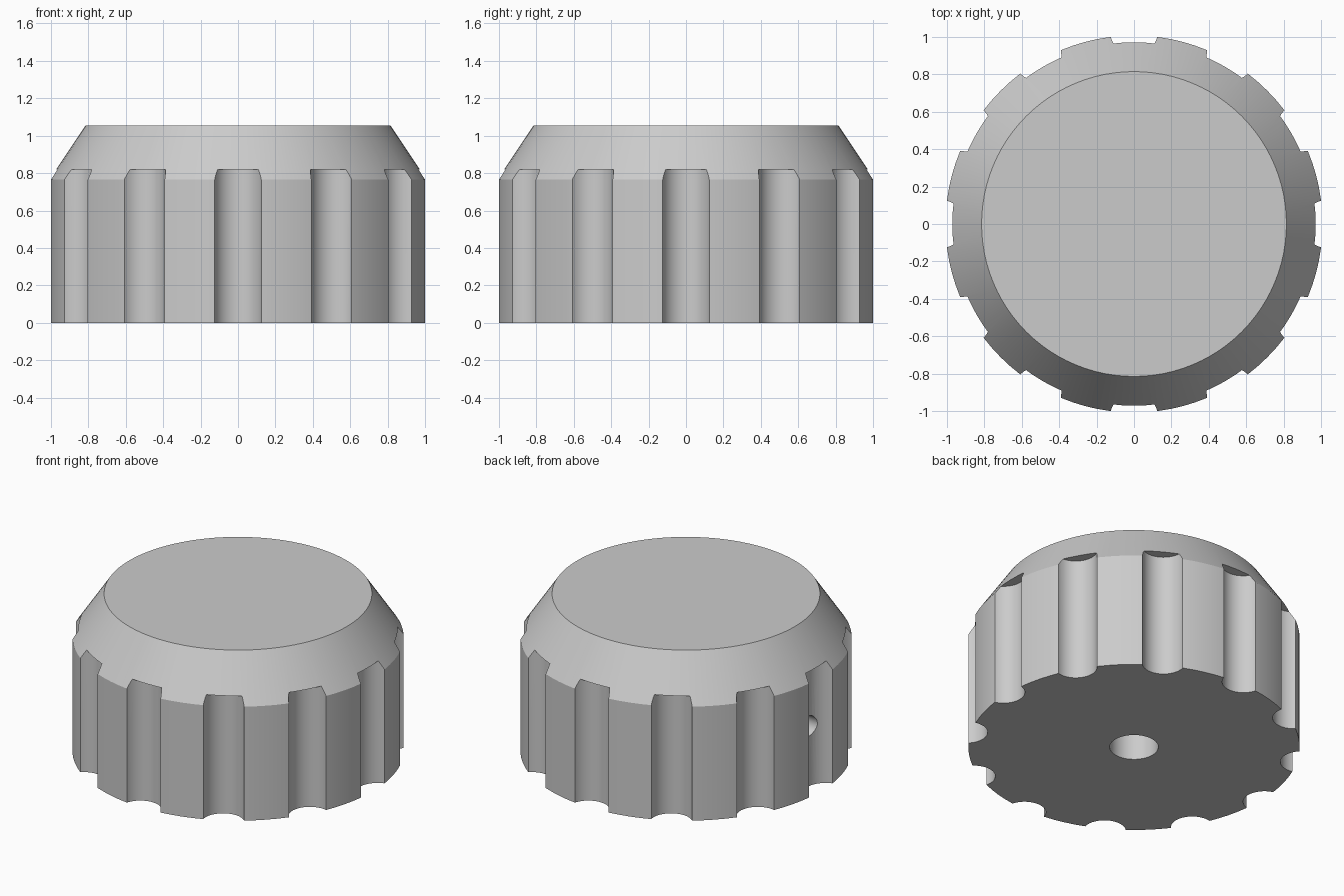
import bpy, bmesh, math
from mathutils import Matrix

if "Cube" in bpy.data.objects:
    bpy.data.objects.remove(bpy.data.objects["Cube"])

grey = bpy.data.materials.new("plain grey")
grey.diffuse_color = (0.6, 0.6, 0.6, 1)
grey.use_nodes = True
grey.node_tree.nodes["Principled BSDF"].inputs["Base Color"].default_value = grey.diffuse_color


def make_object(name, bm):
    bmesh.ops.recalc_face_normals(bm, faces=bm.faces)
    mesh = bpy.data.meshes.new(name)
    bm.to_mesh(mesh)
    bm.free()
    mesh.materials.append(grey)
    obj = bpy.data.objects.new(name, mesh)
    bpy.context.collection.objects.link(obj)
    return obj


def add_cylinder(bm, radius, length, matrix, sides=40):
    bmesh.ops.create_cone(bm, cap_ends=True, segments=sides, radius1=radius,
                          radius2=radius, depth=length, matrix=matrix)


# Knob body: straight wall with a tapered shoulder and flat top
SIDES = 96
bm = bmesh.new()
rings = []
for r, z in [(1.008, 0), (1.008, 0.765), (0.815, 1.055)]:
    rings.append([bm.verts.new((r * math.cos(2 * math.pi * i / SIDES),
                                r * math.sin(2 * math.pi * i / SIDES), z))
                  for i in range(SIDES)])
for low, high in zip(rings, rings[1:]):
    for i in range(SIDES):
        j = (i + 1) % SIDES
        bm.faces.new((low[i], low[j], high[j], high[i]))
bm.faces.new(rings[0][::-1])
bm.faces.new(rings[-1])
knob = make_object("knob_body", bm)

# Twelve round grip flutes, ending just above the shoulder edge
bm = bmesh.new()
for k in range(12):
    a = math.radians(30 * k)
    add_cylinder(bm, 0.13, 1.02, Matrix.Translation(
        (1.036 * math.cos(a), 1.036 * math.sin(a), 0.31)) @ Matrix.Rotation(a, 4, 'Z'))
flutes = make_object("flute_cutter", bm)

# Blind shaft bore in the underside
bm = bmesh.new()
add_cylinder(bm, 0.148, 0.9, Matrix.Translation((0, 0, 0.25)), 48)
bore = make_object("bore_cutter", bm)

# Set screw hole through the left flute into the bore
bm = bmesh.new()
add_cylinder(bm, 0.07, 1.2, Matrix.Translation((-0.65, 0, 0.405))
             @ Matrix.Rotation(math.pi / 2, 4, 'Y'))
screw_hole = make_object("screw_hole_cutter", bm)

# Cut everything out of the body
bpy.context.view_layer.objects.active = knob
knob.select_set(True)
for cutter in (flutes, bore, screw_hole):
    cutter.hide_render = True
    mod = knob.modifiers.new(cutter.name, 'BOOLEAN')
    mod.operation = 'DIFFERENCE'
    mod.solver = 'EXACT'
    mod.object = cutter
    bpy.ops.object.modifier_apply(modifier=mod.name)
    bpy.data.objects.remove(cutter)

bpy.ops.object.shade_smooth_by_angle(angle=math.radians(20))
